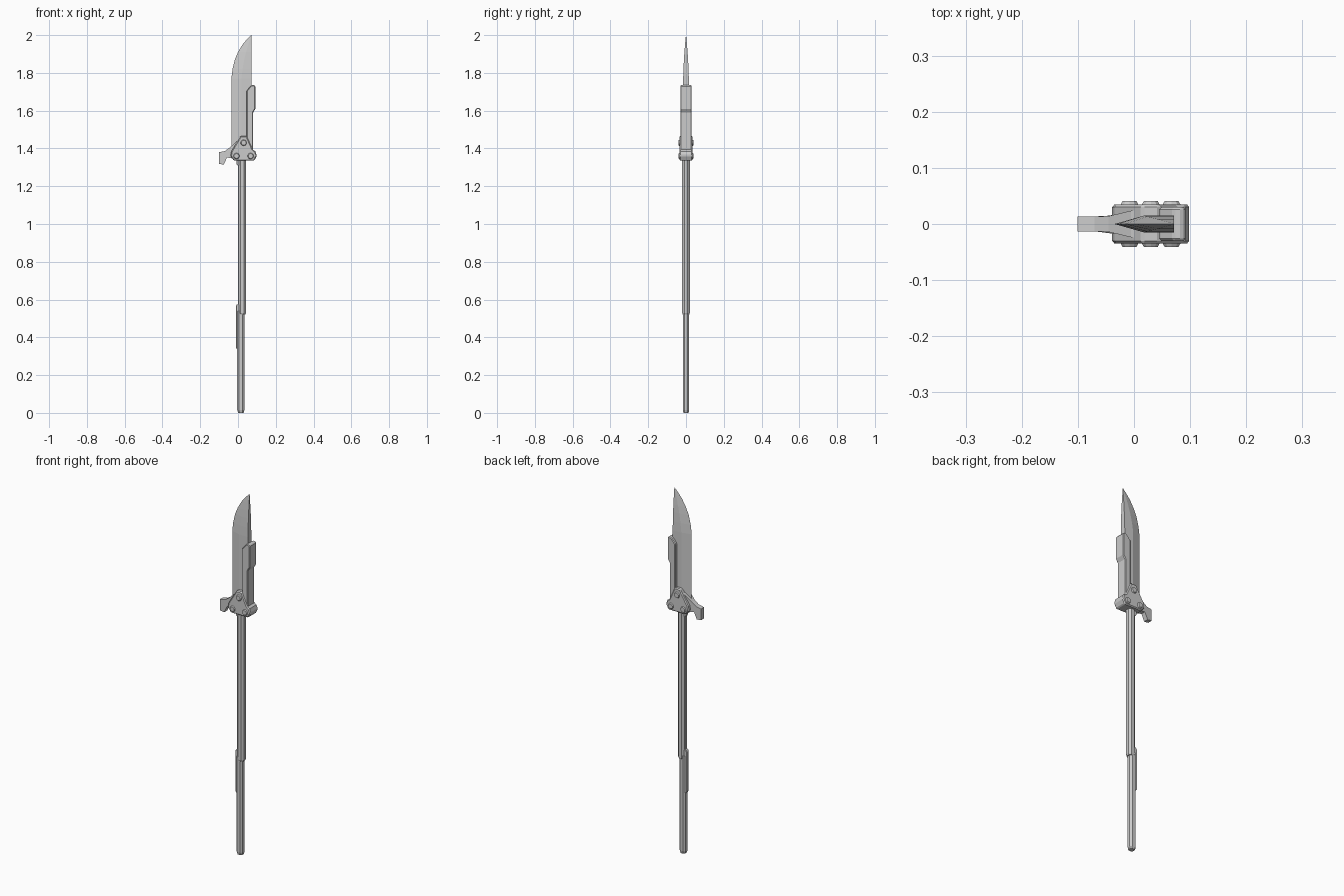
import bpy, bmesh, math
from mathutils import Matrix


def finish(name, bm, bevel=0.0):
    bmesh.ops.recalc_face_normals(bm, faces=bm.faces)
    me = bpy.data.meshes.new(name)
    bm.to_mesh(me)
    bm.free()
    ob = bpy.data.objects.new(name, me)
    bpy.context.collection.objects.link(ob)
    if bevel:
        m = ob.modifiers.new("bevel", "BEVEL")
        m.width = bevel
        m.segments = 1
        m.limit_method = "ANGLE"
        m.angle_limit = math.radians(40)
    return ob


def prism(name, profile, half, bevel=0.0):
    """Extrude an x-z profile along y; half is a number or a function of x."""
    w = half if callable(half) else (lambda x: half)
    bm = bmesh.new()
    a = [bm.verts.new((x, -w(x), z)) for x, z in profile]
    b = [bm.verts.new((x, w(x), z)) for x, z in profile]
    bm.faces.new(a)
    bm.faces.new(b[::-1])
    for i in range(len(a)):
        j = (i + 1) % len(a)
        bm.faces.new((a[i], b[i], b[j], a[j]))
    return finish(name, bm, bevel)


def loft(name, rings):
    """Skin closed rings of equal length and cap both ends."""
    bm = bmesh.new()
    vs = [[bm.verts.new(p) for p in r] for r in rings]
    n = len(vs[0])
    for r0, r1 in zip(vs, vs[1:]):
        for i in range(n):
            j = (i + 1) % n
            bm.faces.new((r0[i], r0[j], r1[j], r1[i]))
    bm.faces.new(vs[0])
    bm.faces.new(vs[-1])
    return finish(name, bm)


def octagon(x0, x1, y, c, z):
    pts = [(x0 + c, -y), (x1 - c, -y), (x1, -y + c), (x1, y - c),
           (x1 - c, y), (x0 + c, y), (x0, y - c), (x0, -y + c)]
    return [(px, py, z) for px, py in pts]


# Lower handle with a tapered butt
loft("lower_handle", [octagon(0.001, 0.030, 0.013, 0.007, 0.0),
                      octagon(-0.004, 0.034, 0.017, 0.009, 0.015),
                      octagon(-0.004, 0.034, 0.017, 0.009, 0.54)])
# Upper shaft
loft("upper_shaft", [octagon(0.006, 0.039, 0.017, 0.010, 0.52),
                     octagon(0.003, 0.042, 0.020, 0.011, 0.528),
                     octagon(0.003, 0.042, 0.020, 0.011, 1.345)])
# Rail, grip strip and collar on the edge side
prism("shaft_rail", [(-0.001, 0.56), (0.015, 0.56), (0.015, 1.34), (-0.001, 1.34)], 0.006)
prism("grip_strip", [(-0.004, 0.335), (0.012, 0.335), (0.012, 0.575),
                     (-0.006, 0.575), (-0.011, 0.565), (-0.011, 0.345)], 0.010, 0.002)
prism("shaft_collar", [(-0.008, 1.318), (0.0, 1.308), (0.015, 1.308),
                       (0.015, 1.345), (-0.008, 1.345)], 0.010, 0.002)

# Blade: each row is z, cutting edge x, ridge x, half thickness
rows = [(1.36, -0.035, 0.018, 0.015), (1.77, -0.035, 0.018, 0.015),
        (1.82, -0.029, 0.024, 0.0135), (1.87, -0.017, 0.033, 0.011),
        (1.91, 0.000, 0.043, 0.0085), (1.95, 0.024, 0.054, 0.005),
        (1.98, 0.049, 0.064, 0.0025), (2.0, 0.069, 0.070, 0.0003)]
loft("blade", [[(e, 0, z), (r, -t, z), (0.071, -t, z), (0.071, t, z), (r, t, z)]
               for z, e, r, t in rows])

# Thick spine sleeve
prism("spine_sleeve", [(0.045, 1.40), (0.080, 1.38), (0.080, 1.59), (0.092, 1.61),
                       (0.092, 1.728), (0.086, 1.736), (0.070, 1.734), (0.045, 1.705)],
      0.030, 0.004)

# Guard block
prism("guard", [(-0.022, 1.335), (0.086, 1.335), (0.100, 1.362), (0.092, 1.385),
                (0.078, 1.395), (0.046, 1.466), (0.014, 1.466), (-0.035, 1.385),
                (-0.040, 1.360)], 0.035, 0.005)

# Hooked quillon, widening into the guard
prism("guard_hook", [(0.02, 1.455), (-0.005, 1.44), (-0.045, 1.403), (-0.070, 1.386),
                     (-0.101, 1.380), (-0.101, 1.318), (-0.075, 1.315),
                     (-0.058, 1.352), (-0.035, 1.348), (0.02, 1.345)],
      lambda x: 0.013 if x < -0.05 else min(0.025, 0.013 + 0.24 * (x + 0.05)))

# Rivets on both faces
for i, (x, z) in enumerate([(0.030, 1.430), (-0.008, 1.360), (0.067, 1.360)]):
    for s in (-1, 1):
        bm = bmesh.new()
        bmesh.ops.create_cone(bm, cap_ends=True, segments=10, radius1=0.018,
                              radius2=0.013, depth=0.009)
        bm.transform(Matrix.Translation((x, s * 0.0365, z))
                     @ Matrix.Rotation(-s * math.pi / 2, 4, "X"))
        finish(f"rivet_{i}_{'front' if s < 0 else 'back'}", bm)
